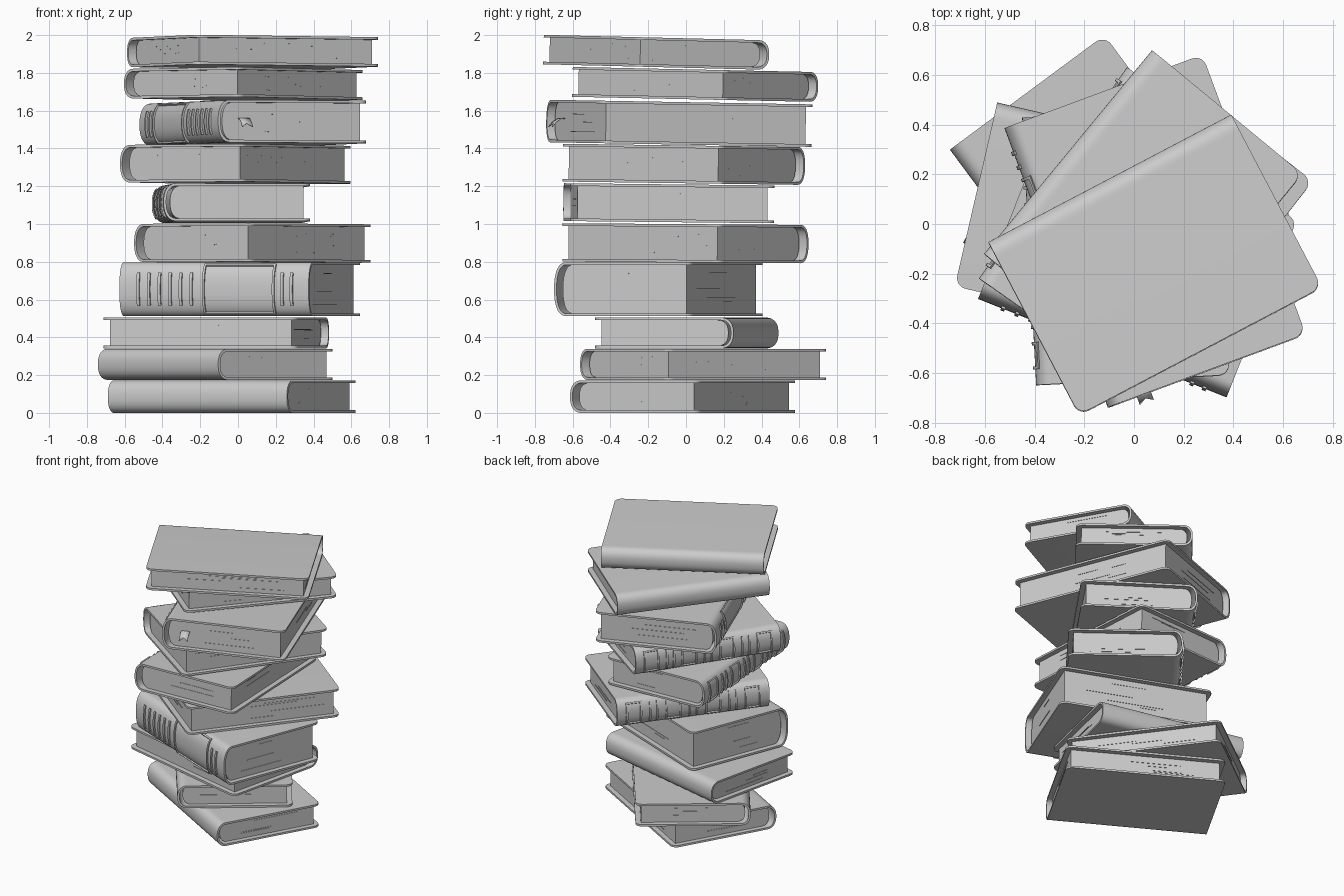
import bpy, bmesh, random
from math import radians, sin, cos
from mathutils import Matrix, Vector

if "Cube" in bpy.data.objects:
    bpy.data.objects.remove(bpy.data.objects["Cube"])

random.seed(4)
COVER, INSET, BULGE = 0.014, 0.036, 0.07


def make(name, bm, mat):
    bmesh.ops.recalc_face_normals(bm, faces=bm.faces)
    me = bpy.data.meshes.new(name)
    bm.to_mesh(me)
    bm.free()
    ob = bpy.data.objects.new(name, me)
    bpy.context.collection.objects.link(ob)
    ob.matrix_world = mat
    bpy.ops.object.select_all(action='DESELECT')
    bpy.context.view_layer.objects.active = ob
    ob.select_set(True)
    bpy.ops.object.shade_smooth_by_angle(angle=radians(35))
    return ob


def prism(bm, profile, y0, y1):
    """Extrude an (x, z) outline along the spine direction."""
    face = bm.faces.new([bm.verts.new((x, y0, z)) for x, z in profile])
    ext = bmesh.ops.extrude_face_region(bm, geom=[face], use_keep_orig=True)
    vs = [g for g in ext['geom'] if isinstance(g, bmesh.types.BMVert)]
    bmesh.ops.translate(bm, verts=vs, vec=(0, y1 - y0, 0))


def box(bm, centre, size):
    m = Matrix.Translation(centre) @ Matrix.Diagonal((*size, 1))
    bmesh.ops.create_cube(bm, size=1, matrix=m)


def arc(w, h, off=0.0, a0=-90, a1=90, steps=24):
    """Rounded spine curve for a book of width w and half thickness h."""
    pts = []
    for i in range(steps + 1):
        a = radians(a0 + (a1 - a0) * i / steps)
        c, s = max(cos(a), 0) ** 0.85, abs(sin(a)) ** 0.85
        pts.append((-w / 2 + BULGE - (BULGE + off) * c,
                    (h + off) * s * (1 if a > 0 else -1)))
    return pts


def band(bm, w, h, y0, y1, a0, a1):
    """Raised strip that follows the spine curve."""
    outer = arc(w, h, 0.009, a0, a1, 12)
    inner = arc(w, h, -0.004, a0, a1, 12)
    prism(bm, outer + inner[::-1], y0, y1)


def frame(bm, w, h, y0, y1, a):
    """Raised rectangular border on the spine."""
    t = 0.012
    band(bm, w, h, y0, y0 + t, -a, a)
    band(bm, w, h, y1 - t, y1, -a, a)
    for s in (-1, 1):
        lo, hi = sorted((s * a, s * (a - 7)))
        band(bm, w, h, y0, y1, lo, hi)


def book(n, cx, cy, cz, w, l, t, turn, tilt=0, spine='plain'):
    mat = (Matrix.Translation((cx, cy, cz)) @ Matrix.Rotation(radians(tilt), 4, 'X')
           @ Matrix.Rotation(radians(turn), 4, 'Z'))
    h = t / 2

    # Wrapped cover with rounded fore-edge corners
    bm = bmesh.new()
    f = w / 2
    outline = ([(f, -h)] + arc(w, h) + [(f, h), (f, h - COVER)]
               + arc(w, h, -COVER)[::-1] + [(f, -h + COVER)])
    prism(bm, outline, -l / 2, l / 2)
    corners = [e for e in bm.edges
               if all(abs(v.co.x - f) < 1e-5 for v in e.verts)
               and abs(e.verts[0].co.y - e.verts[1].co.y) < 1e-5]
    bmesh.ops.bevel(bm, geom=corners, offset=0.045, segments=6, affect='EDGES', profile=0.5)
    make(f"cover_{n}", bm, mat)

    # Page block with rounded back
    bm = bmesh.new()
    pf, pl, ph = f - INSET, l / 2 - INSET, h - COVER
    back = [(x + 0.022, z) for x, z in arc(w, h, -COVER)]
    prism(bm, [(pf, -ph)] + back + [(pf, ph)], -pl, pl)
    make(f"pages_{n}", bm, mat)

    # Loose page edges on the three open sides
    bm = bmesh.new()
    for side in (-1, 1):
        for k in range(3):
            z = random.uniform(-0.7, 0.7) * ph
            box(bm, (random.uniform(-0.1, 0.12), side * pl, z),
                (random.uniform(0.1, 0.4), 0.006, 0.003))
    for k in range(4):
        box(bm, (pf, random.uniform(-0.25, 0.25), random.uniform(-0.7, 0.7) * ph),
            (0.006, random.uniform(0.1, 0.4), 0.003))
    make(f"loose_pages_{n}", bm, mat)

    # Raised spine decoration
    if spine == 'plain':
        return mat
    bm = bmesh.new()
    if spine == 'squares':
        for c in (-0.39, -0.13, 0.13, 0.39):
            frame(bm, w, h, c * l - 0.055, c * l + 0.055, 45)
        for c in (-0.26, 0.0, 0.26):
            for d in (-0.025, 0.025):
                band(bm, w, h, c * l + d - 0.006, c * l + d + 0.006, -40, 40)
    else:
        s = 1 if spine == 'ribs' else -1
        for p in (0.10, 0.156, 0.212, 0.268, 0.324, 0.38, 0.86, 0.91):
            y = s * (0.5 - p) * l
            band(bm, w, h, y - 0.008, y + 0.008, -32, 32)
        y0, y1 = sorted((s * 0.06 * l, s * -0.32 * l))
        frame(bm, w, h, y0, y1, 62)
    make(f"spine_ornament_{n}", bm, mat)
    return mat


# Stack from bottom to top: centre, width, length, thickness, turn, tilt, spine style
STACK = [
    (-0.025, -0.01, 0.086, 0.77, 1.09, 0.172, 60.4, 0, 'plain'),
    (-0.112, 0.10, 0.257, 0.775, 1.07, 0.165, 36.5, 0, 'plain'),
    (-0.12, 0.0, 0.423, 0.76, 1.06, 0.163, 257, 0, 'plain'),
    (0.015, -0.14, 0.655, 0.775, 1.077, 0.285, 68.4, 0, 'ribs'),
    (0.085, -0.012, 0.898, 0.774, 1.072, 0.203, -38, -0.4, 'squares'),
    (-0.033, -0.09, 1.11, 0.78, 1.08, 0.20, 3, -0.6, 'squares'),
    (-0.005, -0.02, 1.316, 0.786, 1.038, 0.20, -35, -0.8, 'squares'),
    (0.085, -0.03, 1.533, 0.85, 1.20, 0.225, 20.3, -1.0, 'ribs_flipped'),
    (0.037, 0.04, 1.739, 0.785, 1.063, 0.158, -39.5, -1.2, 'plain'),
    (0.085, -0.165, 1.909, 0.788, 1.105, 0.156, -62.3, -1.4, 'plain'),
]
mats = [book(i + 1, *b) for i, b in enumerate(STACK)]

# Swallow-tailed ribbon hanging out of the largest book
bm = bmesh.new()
rows = [(-0.54, 0.02), (-0.585, 0.015), (-0.615, -0.005), (-0.635, -0.03)]
prev = None
for k, (y, z) in enumerate(rows):
    notch = 0.018 if k == 3 else 0
    row = [bm.verts.new((-0.27 + dx, y + (notch if dx == 0 else 0), z + (notch if dx == 0 else 0)))
           for dx in (-0.03, 0, 0.03)]
    if prev:
        for j in (0, 1):
            bm.faces.new((prev[j], prev[j + 1], row[j + 1], row[j]))
    prev = row
ribbon = make("ribbon_bookmark", bm, mats[7])
ribbon.modifiers.new("thickness", 'SOLIDIFY').thickness = 0.004
